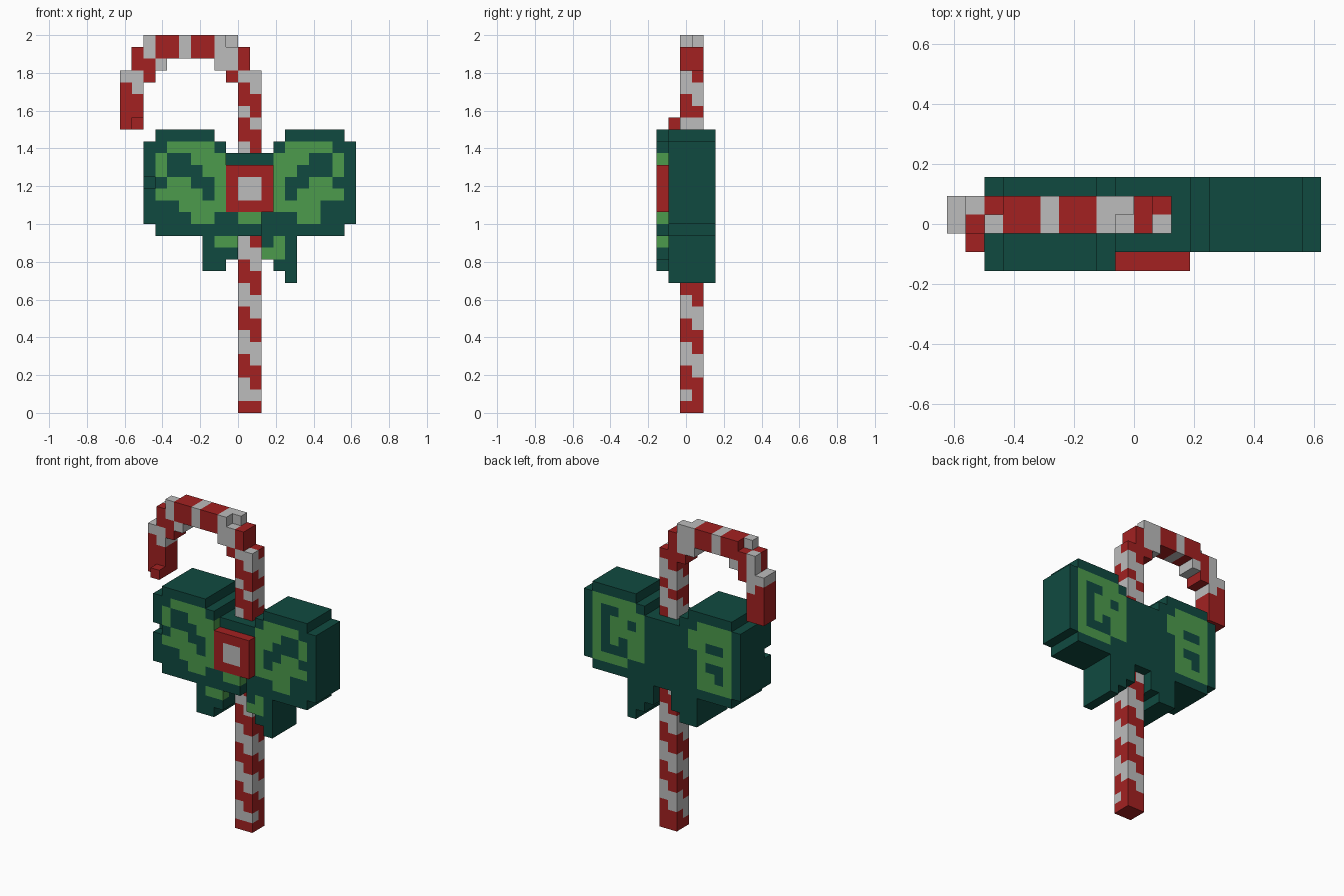
import bpy, bmesh
from mathutils import Vector

U = 0.0625                                  # block size
ORIGIN = Vector((-10, -2.5, 0))

if "Cube" in bpy.data.objects:
    bpy.data.objects.remove(bpy.data.objects["Cube"])

# Materials
COLOURS = {"dark_green": (0.0052, 0.0685, 0.0513), "leaf_green": (0.0723, 0.328, 0.0723),
           "red": (0.366, 0.0152, 0.0152), "white": (0.503, 0.503, 0.503)}
NAMES = list(COLOURS)
MATS = []
for name, rgb in COLOURS.items():
    m = bpy.data.materials.new(name)
    m.use_nodes = True
    m.diffuse_color = (*rgb, 1)
    m.node_tree.nodes["Principled BSDF"].inputs["Base Color"].default_value = (*rgb, 1)
    MATS.append(m)


def box(cells, xs, ys, zs, colour):
    """Fill a block of cells; each range is start, end (exclusive)."""
    for i in range(*xs):
        for j in range(*ys):
            for k in range(*zs):
                cells[i, j, k] = colour


def paint(cells, rows, left, top, depth, step=1):
    """Colour the cells marked in a picture of rows, top row first."""
    for r, row in enumerate(rows):
        for c, mark in enumerate(row):
            key = (left + step * c, depth, top - r)
            if mark == "#" and key in cells:
                cells[key] = "leaf_green"


def build(name, cells):
    """Skin the exposed sides of the cells."""
    bm = bmesh.new()
    verts = {}

    def vert(p):
        key = tuple(round(c) for c in p)
        if key not in verts:
            verts[key] = bm.verts.new((Vector(key) + ORIGIN) * U)
        return verts[key]

    for cell, colour in cells.items():
        for axis in range(3):
            for sign in (-1, 1):
                near = list(cell)
                near[axis] += sign
                if tuple(near) in cells:
                    continue
                a, b = Vector((0, 0, 0)), Vector((0, 0, 0))
                a[(axis + 1) % 3] = b[(axis + 2) % 3] = 1
                base = Vector(cell)
                base[axis] += sign > 0
                loop = [base, base + a, base + a + b, base + b]
                face = bm.faces.new([vert(p) for p in loop[::sign]])
                face.material_index = NAMES.index(colour)
    mesh = bpy.data.meshes.new(name)
    bm.to_mesh(mesh)
    bm.free()
    for m in MATS:
        mesh.materials.append(m)
    bpy.context.collection.objects.link(bpy.data.objects.new(name, mesh))


# Cane shaft with a spiral stripe
shaft = {}
COLUMNS = [(10, 2), (11, 2), (11, 3), (10, 3)]
for k in range(29):
    stripe = (2, 3) if k >= 25 else (3, 0)
    for s, (i, j) in enumerate(COLUMNS):
        shaft[i, j, k] = "red" if k == 0 or (k + s) % 4 in stripe else "white"
build("cane_shaft", shaft)

# Cane hook, stepping over from the shaft to the hanging tip
hook = {}
D = (2, 4)
box(hook, (9, 11), D, (28, 31), "red")
box(hook, (8, 10), D, (29, 32), "white")
box(hook, (6, 8), D, (30, 32), "red")
box(hook, (5, 6), D, (30, 32), "white")
box(hook, (2, 5), D, (30, 32), "red")
box(hook, (1, 3), D, (28, 31), "red")
box(hook, (0, 2), D, (24, 28), "red")
box(hook, (0, 2), D, (28, 29), "white")
box(hook, (1, 2), D, (27, 28), "white")
box(hook, (1, 2), (3, 4), (29, 31), "white")
box(hook, (3, 4), D, (29, 30), "white")
box(hook, (2, 3), (2, 3), (30, 32), "white")
box(hook, (1, 2), (1, 2), (24, 25), "red")
del hook[9, 2, 31], hook[2, 3, 31]
build("cane_hook", hook)

# Bow: two wings, a centre and two tails
bow = {}
G = "dark_green"


def wing(x0, step, front):
    """Stepped wing outline, from its outer column inward."""
    for c in range(7):
        i = x0 + step * c
        low = 16 if c == 0 else 15
        high = 23 if c in (0, 6) else 24
        box(bow, (i, i + 1), (front, 5), (low, high), G)


wing(2, 1, 0)
wing(19, -1, 1)
box(bow, (9, 13), (1, 5), (15, 22), G)
box(bow, (9, 12), (0, 1), (15, 17), G)
box(bow, (7, 9), (0, 5), (12, 15), G)
box(bow, (9, 10), (0, 5), (13, 15), G)
for i, low in ((12, 13), (13, 12), (14, 11)):
    box(bow, (i, i + 1), (1, 5), (low, 15), G)
del bow[2, 0, 19]

# Leaf green ribbon pattern on the front and back
paint(bow, ["..####.", ".#..###", ".#...##", "..##..#", ".####.#", "...####", "....##."], 2, 22, 0)
paint(bow, [".####..", "###..#.", "##...#.", "#..##..", "#.####.", "####...", "..##..."], 13, 22, 1)
paint(bow, ["##"], 10, 16, 0)
paint(bow, ["##"], 8, 14, 0)
paint(bow, [".#", "##"], 12, 14, 1)
paint(bow, ["#####.", "#..###", "#.##.#", "#.####", "#.#.##", "#...##", "####.."], 18, 22, 4, -1)
paint(bow, ["..####", ".#####", ".##..#", "..####", "..#..#", "..##.#", "..####"], 8, 22, 4, -1)
build("bow", bow)

# Knot with a white centre
knot = {}
box(knot, (9, 13), (0, 1), (17, 21), "red")
box(knot, (10, 12), (0, 1), (18, 20), "white")
build("knot", knot)
